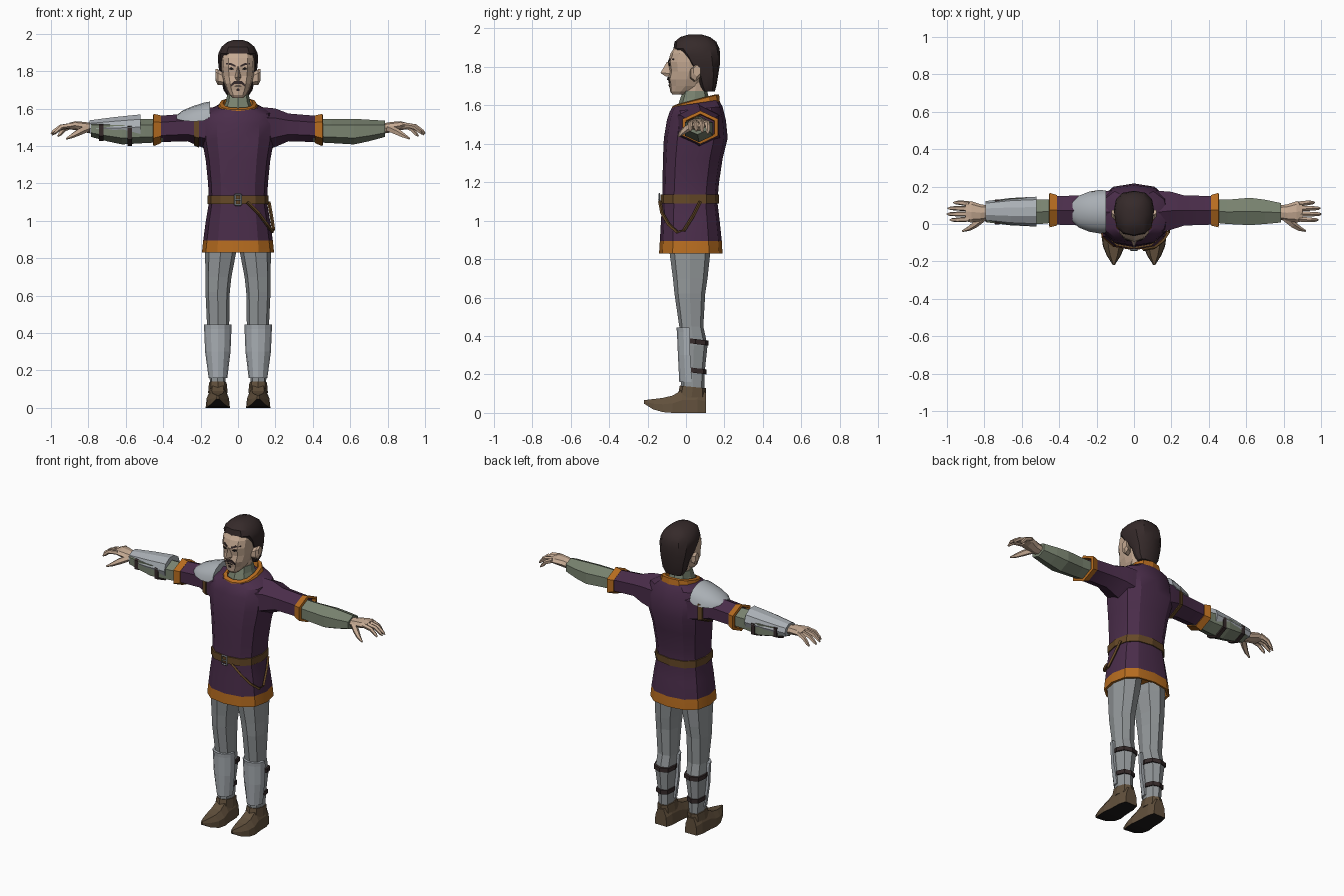
import bpy, bmesh, math
from mathutils import Vector
from mathutils.bvhtree import BVHTree


def colour(name, r, g, b):
    m = bpy.data.materials.new(name)
    m.diffuse_color = (r, g, b, 1)
    return m


PURPLE = colour("purple_cloth", 0.068, 0.026, 0.068)
ORANGE = colour("orange_trim", 0.47, 0.15, 0.014)
BELT = colour("belt_brown", 0.13, 0.065, 0.02)
MAIL = colour("green_grey_mail", 0.19, 0.225, 0.16)
STEEL = colour("steel", 0.40, 0.43, 0.46)
LEG = colour("leg_grey", 0.29, 0.31, 0.32)
SKIN = colour("skin", 0.56, 0.40, 0.29)
HAIR = colour("dark_hair", 0.036, 0.023, 0.023)
BOOT = colour("boot_brown", 0.12, 0.08, 0.045)
BLACK = colour("black", 0.012, 0.010, 0.010)


def loft(name, rings, mats, rule=None, smooth=None):
    """Skin a list of equal-length rings and cap both ends."""
    mats = mats if isinstance(mats, list) else [mats]
    bm = bmesh.new()
    rows = [[bm.verts.new(p) for p in ring] for ring in rings]
    n = len(rows[0])
    for a, b in zip(rows, rows[1:]):
        for i in range(n):
            j = (i + 1) % n
            bm.faces.new((a[i], a[j], b[j], b[i]))
    bm.faces.new(rows[0][::-1])
    bm.faces.new(rows[-1])
    bmesh.ops.recalc_face_normals(bm, faces=bm.faces[:])
    bm.normal_update()
    if rule:
        for f in bm.faces:
            f.material_index = rule(f)
    me = bpy.data.meshes.new(name)
    bm.to_mesh(me)
    bm.free()
    for m in mats:
        me.materials.append(m)
    if smooth:
        me.shade_smooth()
        me.set_sharp_from_angle(angle=math.radians(smooth))
    ob = bpy.data.objects.new(name, me)
    bpy.context.collection.objects.link(ob)
    return ob


def power(v, p):
    return math.copysign(abs(v) ** p, v)


def ring_z(z, x0, x1, y0, y1, n=12, p=0.8, tilt=0.0):
    """Horizontal rounded section between the given x and y limits."""
    cx, cy, rx, ry = (x0 + x1) / 2, (y0 + y1) / 2, (x1 - x0) / 2, (y1 - y0) / 2
    pts = []
    for i in range(n):
        a = 2 * math.pi * i / n
        dy = ry * power(math.sin(a), p)
        pts.append((cx + rx * power(math.cos(a), p), cy + dy, z + tilt * dy))
    return pts


def ring_x(x, y0, y1, z0, z1, n=6):
    """Section across the arm, with a corner on top."""
    k = (y1 - y0) / 2 / (math.cos(math.pi / 6) if n == 6 else 1)
    return [(x, (y0 + y1) / 2 + k * math.cos(math.pi / 2 + 2 * math.pi * i / n),
             (z0 + z1) / 2 + (z1 - z0) / 2 * math.sin(math.pi / 2 + 2 * math.pi * i / n))
            for i in range(n)]


def arc(c, ru, rv, a0, a1, n=7):
    return [(c[0] + ru * math.cos(math.radians(a0 + (a1 - a0) * i / (n - 1))),
             c[1] + rv * math.sin(math.radians(a0 + (a1 - a0) * i / (n - 1)))) for i in range(n)]


def tube(name, pts, radii, mat, n=5):
    """Round bar along a path."""
    pts = [Vector(p) for p in pts]
    rings = []
    for i, p in enumerate(pts):
        d = (pts[min(i + 1, len(pts) - 1)] - pts[max(i - 1, 0)]).normalized()
        u = d.cross(Vector((0.1, 1, 0.05))).normalized()
        v = d.cross(u)
        r = radii[i] if isinstance(radii, list) else radii
        rings.append([p + r * (u * math.cos(2 * math.pi * k / n) + v * math.sin(2 * math.pi * k / n))
                      for k in range(n)])
    return loft(name, rings, mat)


def flip(rings, s):
    return [[(s * x, y, z) for x, y, z in r] for r in rings]


def sym(z, rx, y0, y1, **kw):
    return ring_z(z, -rx, rx, y0, y1, **kw)


# Tunic body with orange hem and hollow underside
loft("tunic", [sym(0.88, 0.165, -0.11, 0.16), sym(0.83, 0.178, -0.128, 0.178),
               sym(0.83, 0.193, -0.14, 0.19), sym(0.895, 0.186, -0.136, 0.186),
               sym(1.0, 0.172, -0.13, 0.175), sym(1.1, 0.155, -0.124, 0.163),
               sym(1.2, 0.16, -0.122, 0.172), sym(1.32, 0.172, -0.12, 0.19),
               sym(1.43, 0.192, -0.115, 0.217), sym(1.52, 0.198, -0.1, 0.208),
               sym(1.58, 0.18, -0.085, 0.19, tilt=0.1),
               sym(1.61, 0.12, -0.07, 0.17, tilt=0.15)],
     [PURPLE, ORANGE], lambda f: int(f.calc_center_median().z < 0.893), 30)

# Collar and mail neck
loft("collar", [sym(1.575, 0.122, -0.08, 0.178, tilt=0.18), sym(1.625, 0.1, -0.072, 0.172, tilt=0.26),
                sym(1.63, 0.08, -0.052, 0.15, tilt=0.26), sym(1.59, 0.075, -0.04, 0.14, tilt=0.2)], ORANGE)
loft("mail_neck", [sym(1.59, 0.085, -0.045, 0.14, n=8), sym(1.635, 0.065, -0.03, 0.12, n=8),
                   sym(1.675, 0.058, -0.015, 0.11, n=8)], MAIL)
loft("neck", [sym(1.66, 0.053, -0.01, 0.105, n=8), sym(1.73, 0.055, -0.01, 0.11, n=8)], SKIN)

# Belt, buckle and hanging loop
loft("belt", [sym(1.09, 0.163, -0.133, 0.171), sym(1.135, 0.163, -0.133, 0.172)], BELT)
frame = [(-0.017, 1.085), (0.017, 1.085), (0.017, 1.14), (-0.017, 1.14), (-0.017, 1.085)]
for a, b in zip(frame, frame[1:]):
    tube("buckle_bar", [(a[0], -0.139, a[1]), (b[0], -0.139, b[1])], 0.005, STEEL, 4)
tube("buckle_pin", [(-0.017, -0.141, 1.112), (0.017, -0.141, 1.112)], 0.004, STEEL, 4)
tube("belt_loop", [(0.05, -0.136, 1.1), (0.11, -0.125, 1.04), (0.155, -0.09, 0.98),
                   (0.185, -0.045, 0.94), (0.19, -0.01, 0.95), (0.178, 0.04, 1.03),
                   (0.165, 0.075, 1.1)], 0.009, BELT, 4)

# Head
head = loft("head", [sym(1.655, 0.028, -0.07, -0.01), sym(1.672, 0.045, -0.083, 0.03),
                     sym(1.70, 0.06, -0.086, 0.08), sym(1.735, 0.074, -0.094, 0.1),
                     sym(1.775, 0.084, -0.086, 0.12), sym(1.825, 0.089, -0.094, 0.13),
                     sym(1.87, 0.09, -0.08, 0.13), sym(1.91, 0.08, -0.055, 0.12),
                     sym(1.94, 0.05, -0.02, 0.1)], SKIN)
loft("nose", [[(-0.015, -0.07, 1.75), (0, -0.105, 1.75), (0.015, -0.07, 1.75)],
              [(-0.021, -0.07, 1.765), (0, -0.133, 1.768), (0.021, -0.07, 1.765)],
              [(-0.009, -0.07, 1.825), (0, -0.1, 1.825), (0.009, -0.07, 1.825)]], SKIN)
loft("hair", [sym(1.672, 0.06, 0.085, 0.15), sym(1.70, 0.078, 0.07, 0.158),
              sym(1.76, 0.09, 0.05, 0.168), sym(1.81, 0.102, -0.0, 0.176),
              sym(1.86, 0.108, -0.035, 0.178), sym(1.895, 0.105, -0.065, 0.174),
              sym(1.93, 0.088, -0.06, 0.158), sym(1.955, 0.058, -0.03, 0.125),
              sym(1.967, 0.025, 0.01, 0.085)], HAIR, None, 30)

# Face details laid on the head surface
skull = BVHTree.FromPolygons([v.co for v in head.data.vertices], [p.vertices for p in head.data.polygons])


def plate(name, pts, mat):
    hits = [skull.ray_cast(Vector((x, -1, z)), Vector((0, 1, 0)))[0] for x, z in pts]
    loft(name, [[h + Vector((0, d, 0)) for h in hits] for d in (-0.005, 0.004)], mat)


for s in (1, -1):
    plate("eyebrow", [(s * 0.014, 1.822), (s * 0.038, 1.832), (s * 0.064, 1.836),
                      (s * 0.064, 1.843), (s * 0.036, 1.843), (s * 0.014, 1.832)], HAIR)
    plate("eye", [(s * 0.02, 1.81), (s * 0.035, 1.805), (s * 0.052, 1.812), (s * 0.036, 1.821)], BLACK)
    plate("moustache", [(0, 1.732), (s * 0.02, 1.73), (s * 0.038, 1.717),
                        (s * 0.036, 1.73), (s * 0.02, 1.746), (0, 1.748)], HAIR)
    loft("ear", flip([ring_x(0.078, 0.02, 0.06, 1.725, 1.79), ring_x(0.108, 0.025, 0.075, 1.725, 1.81),
                      ring_x(0.12, 0.04, 0.075, 1.75, 1.81)], s), SKIN)
plate("mouth", [(-0.02, 1.717), (0.02, 1.717), (0.014, 1.722), (-0.014, 1.722)], BLACK)
plate("chin_tuft", [(-0.008, 1.694), (0.008, 1.694), (0.006, 1.708), (-0.006, 1.708)], HAIR)

for s in (1, -1):
    # Sleeve, cuff and mail forearm
    loft("sleeve", flip([ring_x(0.1, -0.06, 0.18, 1.36, 1.61), ring_x(0.2, -0.03, 0.172, 1.395, 1.6),
                         ring_x(0.27, -0.008, 0.152, 1.425, 1.573), ring_x(0.43, -0.003, 0.15, 1.42, 1.56)],
                        s), PURPLE, None, 30)
    loft("cuff", flip([ring_x(0.412, -0.008, 0.155, 1.415, 1.563), ring_x(0.452, -0.018, 0.167, 1.398, 1.572),
                       ring_x(0.455, 0.0, 0.148, 1.415, 1.555), ring_x(0.43, 0.005, 0.145, 1.42, 1.55)],
                      s), ORANGE)
    loft("mail_forearm", flip([ring_x(0.4, 0.01, 0.13, 1.42, 1.545), ring_x(0.5, 0.0, 0.13, 1.415, 1.545),
                               ring_x(0.62, -0.006, 0.14, 1.408, 1.545), ring_x(0.7, 0.0, 0.13, 1.425, 1.54),
                               ring_x(0.785, 0.008, 0.112, 1.448, 1.535)], s), MAIL)
    # Hand
    loft("palm", flip([ring_x(0.77, 0.025, 0.098, 1.465, 1.52, 8), ring_x(0.82, 0.015, 0.105, 1.472, 1.528, 8),
                       ring_x(0.87, 0.008, 0.122, 1.485, 1.532, 8), ring_x(0.9, 0.015, 0.12, 1.488, 1.524, 8)],
                      s), SKIN)
    for y, tip, drop in ((0.027, 0.985, 0), (0.054, 1.0, 0), (0.081, 0.995, 0.006), (0.107, 0.965, 0.014)):
        y2 = y + (y - 0.06) * 0.15
        tube("finger", [(s * 0.88, y, 1.512), (s * (tip * 0.55 + 0.4), y2, 1.503 - drop),
                        (s * (tip - 0.012), y2, 1.476 - drop), (s * tip, y2, 1.465 - drop)],
             [0.015, 0.013, 0.010, 0.004], SKIN)
    tube("thumb", [(s * 0.805, 0.035, 1.495), (s * 0.85, -0.002, 1.475), (s * 0.885, -0.025, 1.455),
                   (s * 0.918, -0.038, 1.438)], [0.02, 0.019, 0.013, 0.005], SKIN)

    # Trouser leg
    loft("leg", flip([ring_z(z, x0, x1, y0, y1, 8) for z, x0, x1, y0, y1 in (
        (0.95, 0.005, 0.165, -0.09, 0.13), (0.83, 0.01, 0.176, -0.085, 0.126),
        (0.7, 0.035, 0.174, -0.068, 0.112), (0.62, 0.044, 0.174, -0.06, 0.1),
        (0.45, 0.047, 0.166, -0.035, 0.09), (0.35, 0.05, 0.168, -0.03, 0.112),
        (0.22, 0.065, 0.155, -0.025, 0.098), (0.1, 0.068, 0.148, -0.025, 0.095))], s), LEG)
    # Greave shell on the shin and its rear straps
    greave = []
    for z, cx, rx, front, back in ((0.16, 0.107, 0.05, -0.035, 0.03), (0.3, 0.108, 0.068, -0.042, 0.022),
                                   (0.42, 0.108, 0.073, -0.047, 0.022), (0.445, 0.108, 0.073, -0.05, 0.018)):
        greave.append([(x, y, z) for x, y in arc((cx, back), rx, back - front, 180, 360)])
    loft("greave", flip(greave, s), STEEL)
    for z, x0, x1, y1 in ((0.37, 0.041, 0.177, 0.118), (0.22, 0.057, 0.163, 0.106)):
        loft("greave_strap", flip([ring_z(z + d, x0, x1, -0.02, y1, 8, tilt=-0.12) for d in (-0.012, 0.014)],
                                  s), HAIR)

    # Pointed boot with dark sole, and ankle opening
    boot = []
    for y, w, z0, h in ((0.105, 0.042, 0, 0.105), (0.06, 0.055, 0, 0.125), (-0.02, 0.058, 0, 0.12),
                        (-0.07, 0.065, 0, 0.09), (-0.12, 0.058, 0.004, 0.078), (-0.17, 0.037, 0.018, 0.072),
                        (-0.218, 0.006, 0.048, 0.066)):
        mid = z0 + (h - z0) * 0.55
        boot.append([(0.108 + u * w, y, z) for u, z in ((-1, z0), (1, z0), (0.92, mid), (0.5, h),
                                                       (-0.5, h), (-0.92, mid))])
    loft("boot", flip(boot, s), [BOOT, BLACK], lambda f: int(f.normal.z < -0.7))
    loft("boot_ankle", flip([ring_z(0.08, 0.055, 0.16, -0.045, 0.103, 8),
                             ring_z(0.135, 0.061, 0.155, -0.032, 0.103, 8, tilt=-0.1)], s), BOOT)

# Bracer shell and straps on the armoured arm
bracer = []
for x, ry, rz, zc in ((-0.52, 0.08, 0.072, 1.5), (-0.66, 0.073, 0.062, 1.495), (-0.795, 0.056, 0.046, 1.493)):
    bracer.append([(x, y, z) for y, z in arc((0.066, zc), ry, rz, -35, 215, 8)])
loft("bracer", bracer, STEEL)
for x, y0, y1, z0 in ((-0.58, -0.01, 0.143, 1.4), (-0.73, -0.002, 0.13, 1.425)):
    loft("bracer_strap", [ring_x(x + d, y0, y1, z0, 1.54) for d in (-0.012, 0.012)], HAIR)

# Shoulder plate and its underarm strap
pauldron = []
for x, ry, base, top in ((-0.33, 0.05, 1.545, 1.562), (-0.295, 0.085, 1.535, 1.59), (-0.24, 0.107, 1.53, 1.613),
                         (-0.18, 0.117, 1.535, 1.632), (-0.15, 0.112, 1.555, 1.637)):
    pauldron.append([(x, y, z) for y, z in arc((0.066, base), ry, top - base, 0, 180, 9)])
loft("shoulder_plate", pauldron, STEEL, None, 30)
loft("shoulder_strap", [ring_x(-0.235, -0.026, 0.17, 1.402, 1.59), ring_x(-0.208, -0.036, 0.178, 1.39, 1.6)], BELT)
